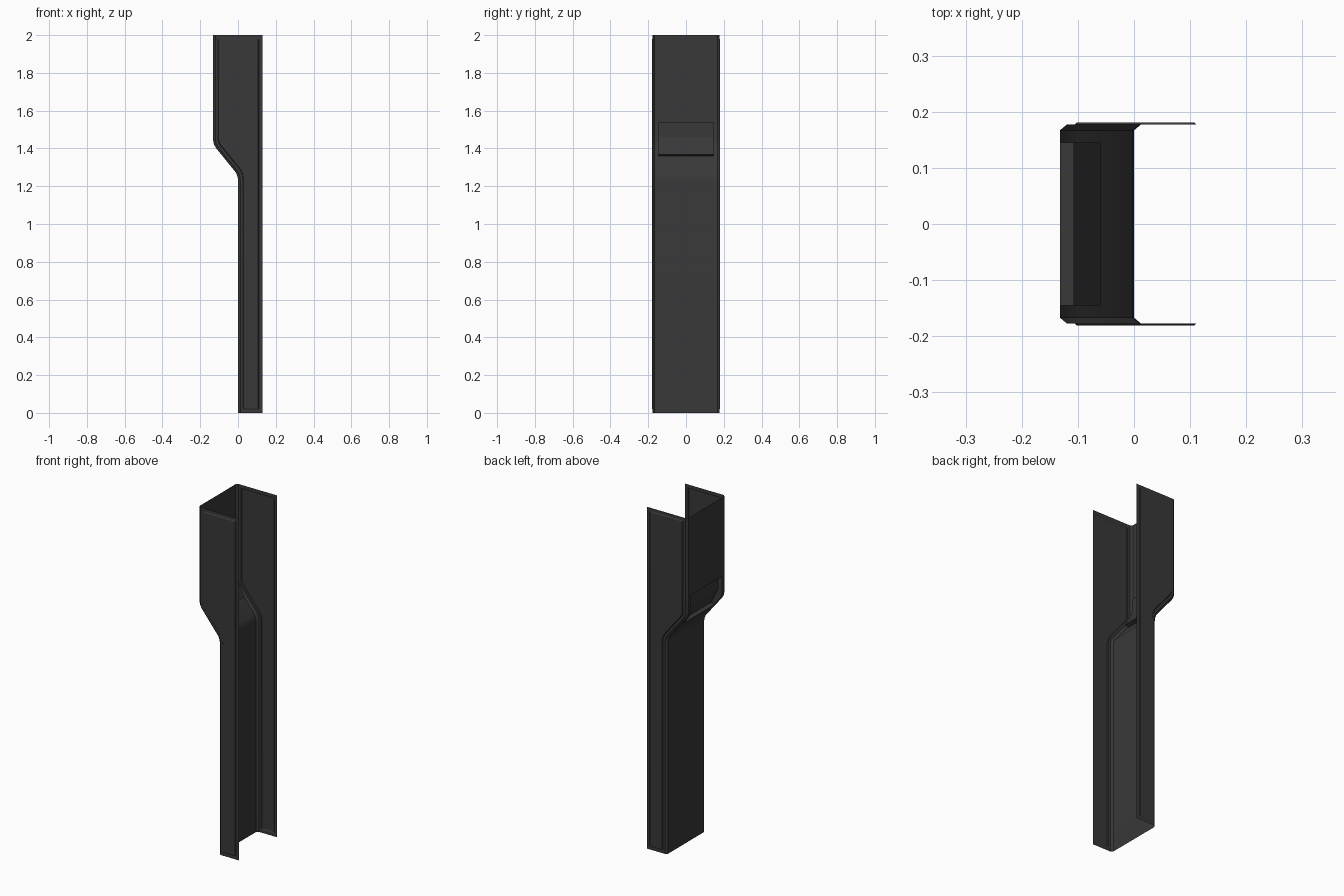
import bpy, bmesh, math
from mathutils import Vector

if "Cube" in bpy.data.objects:
    bpy.data.objects.remove(bpy.data.objects["Cube"])

mat = bpy.data.materials.new("dark_grey")
mat.diffuse_color = (0.04, 0.04, 0.04, 1)
mat.use_nodes = True
mat.node_tree.nodes["Principled BSDF"].inputs["Base Color"].default_value = mat.diffuse_color

FRONT, SIDE, PANEL, WEB, GRIP = 0.13, 0.177, 0.181, 0.167, 0.145


def finish(bm, name):
    bmesh.ops.remove_doubles(bm, verts=bm.verts, dist=1e-5)
    bmesh.ops.recalc_face_normals(bm, faces=bm.faces)
    mesh = bpy.data.meshes.new(name)
    bm.to_mesh(mesh)
    bm.free()
    ob = bpy.data.objects.new(name, mesh)
    bpy.context.collection.objects.link(ob)
    mesh.materials.append(mat)
    bpy.ops.object.select_all(action='DESELECT')
    ob.select_set(True)
    bpy.context.view_layer.objects.active = ob
    bpy.ops.object.shade_smooth_by_angle(angle=math.radians(25))
    return ob


def strip(bm, rows):
    # skin a grid of points; the same index in each row is joined
    grid = [[bm.verts.new(p) for p in r] for r in rows]
    for a, b in zip(grid, grid[1:]):
        for i in range(len(a) - 1):
            bm.faces.new((a[i], a[i + 1], b[i + 1], b[i]))


# back wall profile (x, z), bottom to top
profile = [Vector(p) for p in (
    (0, 0), (0, 0.018), (0, 0.024), (0, 1.228), (-0.002, 1.25), (-0.011, 1.272),
    (-0.083, 1.361), (-0.115, 1.40), (-0.127, 1.42), (-0.132, 1.443),
    (-0.132, 1.54), (-0.132, 1.976), (-0.132, 1.982), (-0.132, 2))]
HOLE = (6, 10)
last = len(profile) - 1


def inward(i, d):
    # mitred offset of a profile point toward the open front
    a = (profile[i] - profile[max(i - 1, 0)])
    b = (profile[min(i + 1, last)] - profile[i])
    a = a.normalized() if a.length else b.normalized()
    b = b.normalized() if b.length else a
    n1, n2 = Vector((a.y, -a.x)), Vector((b.y, -b.x))
    m = (n1 + n2).normalized()
    return profile[i] + m * (d / m.dot(n1))


# channel: side flanges with raised panels, chamfered corners, back wall
bm = bmesh.new()
for s in (1, -1):
    rows = []
    for i, p in enumerate(profile):
        raised = PANEL if 2 <= i <= last - 2 else SIDE
        c, e, f = inward(i, 0.012), inward(i, 0.026), inward(i, 0.030)
        rows.append([(p.x, s * GRIP, p.y), (p.x, s * WEB, p.y), (c.x, s * SIDE, c.y),
                     (e.x, s * SIDE, e.y), (f.x, s * raised, f.y),
                     (0.107, s * raised, p.y), (0.111, s * SIDE, p.y),
                     (FRONT, s * SIDE, p.y)])
    strip(bm, rows)
for part in (profile[:HOLE[0] + 1], profile[HOLE[1]:]):
    strip(bm, [[(p.x, -GRIP, p.y), (p.x, GRIP, p.y)] for p in part])
finish(bm, "channel_cover")

# pocket pushed into the back wall at the bend
bm = bmesh.new()
pocket = [profile[HOLE[0]], Vector((-0.060, 1.368)), Vector((-0.107, 1.46)),
          Vector((-0.107, 1.54)), profile[HOLE[1]]]
strip(bm, [[(p.x, -GRIP, p.y), (p.x, GRIP, p.y)] for p in pocket])
outline = pocket + [profile[i] for i in range(HOLE[1] - 1, HOLE[0], -1)]
for y in (-GRIP, GRIP):
    bm.faces.new([bm.verts.new((p.x, y, p.y)) for p in outline])
finish(bm, "grip_pocket")
